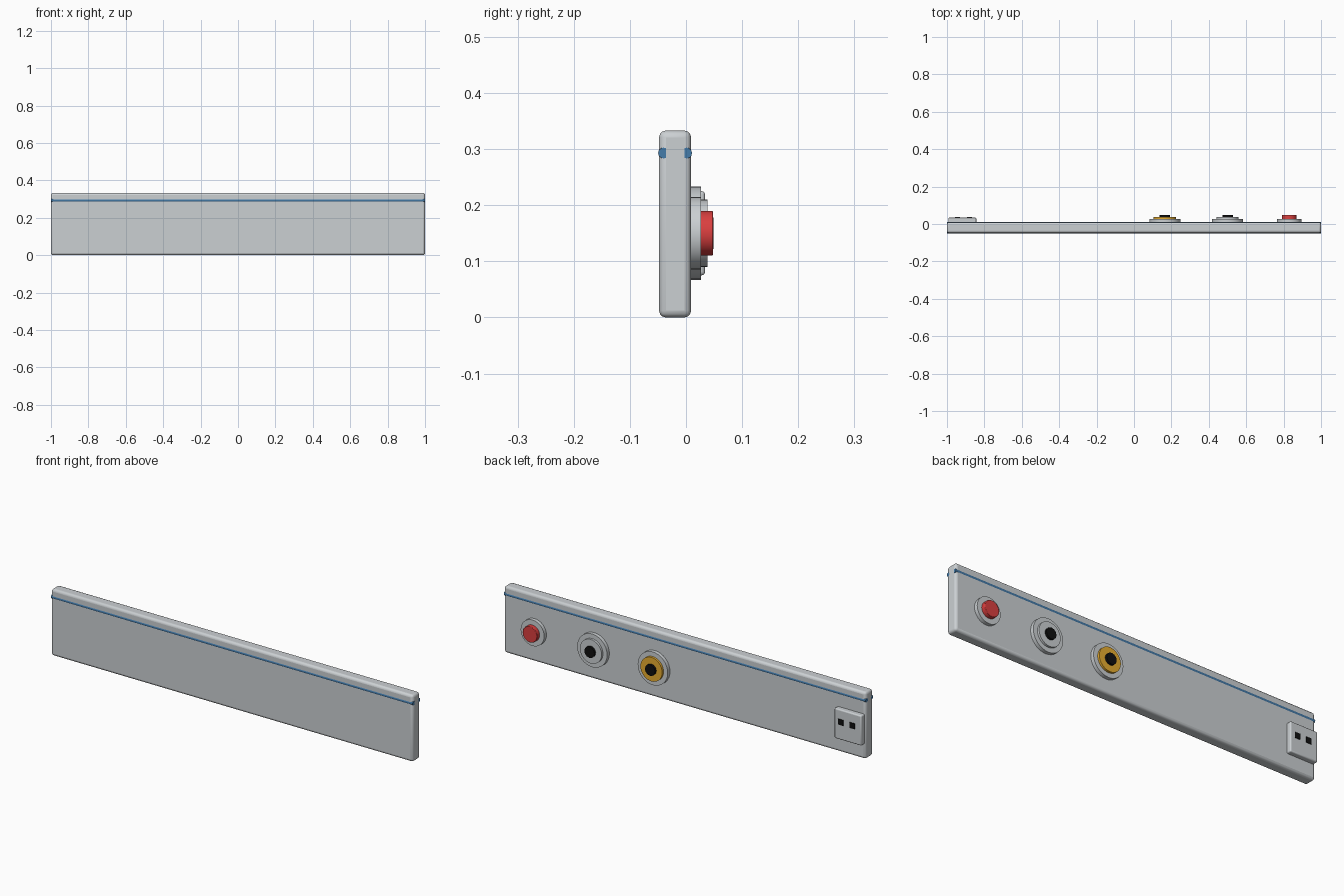
import bpy
import math

cube = bpy.data.objects.get("Cube")
if cube:
    bpy.data.objects.remove(cube, do_unlink=True)


def material(name, r, g, b):
    mat = bpy.data.materials.new(name)
    mat.use_nodes = True
    mat.diffuse_color = (r, g, b, 1)
    mat.node_tree.nodes["Principled BSDF"].inputs["Base Color"].default_value = (r, g, b, 1)
    return mat


GREY = material("light grey", 0.6, 0.63, 0.65)
BLUE = material("wire blue", 0.06, 0.2, 0.4)
RED = material("button red", 0.7, 0.05, 0.05)
YELLOW = material("jack yellow", 0.8, 0.42, 0.03)
BLACK = material("black", 0.005, 0.005, 0.005)

BACK = 0.009      # back face of the body
MID = 0.15        # height of the row of connectors


def finish(name, mat, bevel=0.0, segments=3):
    obj = bpy.context.object
    obj.name = name
    obj.data.materials.append(mat)
    bpy.ops.object.transform_apply(location=False, rotation=True, scale=True)
    if bevel:
        mod = obj.modifiers.new("rounded edges", "BEVEL")
        mod.width = bevel
        mod.segments = segments
        mod.limit_method = "ANGLE"
    bpy.ops.object.shade_smooth_by_angle(angle=math.radians(35))
    return obj


def box(name, mat, x, y, z, bevel=0.0):
    """Box from (min, max) ranges on each axis."""
    centre = [(a + b) / 2 for a, b in (x, y, z)]
    bpy.ops.mesh.primitive_cube_add(size=1, location=centre)
    bpy.context.object.scale = [b - a for a, b in (x, y, z)]
    return finish(name, mat, bevel)


def disc(name, mat, x, radius, y0, y1, sides=32, bevel=0.0):
    """Short cylinder standing out of the back face."""
    bpy.ops.mesh.primitive_cylinder_add(
        vertices=sides, radius=radius, depth=y1 - y0,
        location=(x, (y0 + y1) / 2, MID), rotation=(math.pi / 2, 0, 0))
    return finish(name, mat, bevel, 2)


# Long rounded body
box("body", GREY, (-1, 1), (-0.048, BACK), (0, 0.333), 0.012)

# Blue wires sunk into the front and back faces near the top
for name, y in (("front_wire", -0.040), ("back_wire", 0.001)):
    bpy.ops.mesh.primitive_cylinder_add(
        vertices=12, radius=0.0097, depth=2, location=(0, y, 0.293),
        rotation=(0, math.pi / 2, 0))
    finish(name, BLUE)

# Red push button
disc("button_base", GREY, 0.83, 0.065, 0, 0.027)
disc("button_cap", RED, 0.83, 0.04, 0.02, 0.048, bevel=0.002)

# Two round jacks
for name, x, mat in (("plain_jack", 0.5, GREY), ("yellow_jack", 0.165, YELLOW)):
    disc(name + "_base", GREY, x, 0.083, 0, 0.027)
    disc(name + "_ring", mat, x, 0.06, 0.02, 0.038)
    disc(name + "_hole", BLACK, x, 0.028, 0.03, 0.049, sides=12)

# Square plug with two dark contacts
box("plug", GREY, (-0.993, -0.843), (0, 0.034), (0.075, 0.225), 0.006)
for side, x in (("left", -0.88), ("right", -0.943)):
    box("plug_contact_" + side, BLACK, (x - 0.014, x + 0.014), (0.02, 0.037),
        (MID, MID + 0.028))
